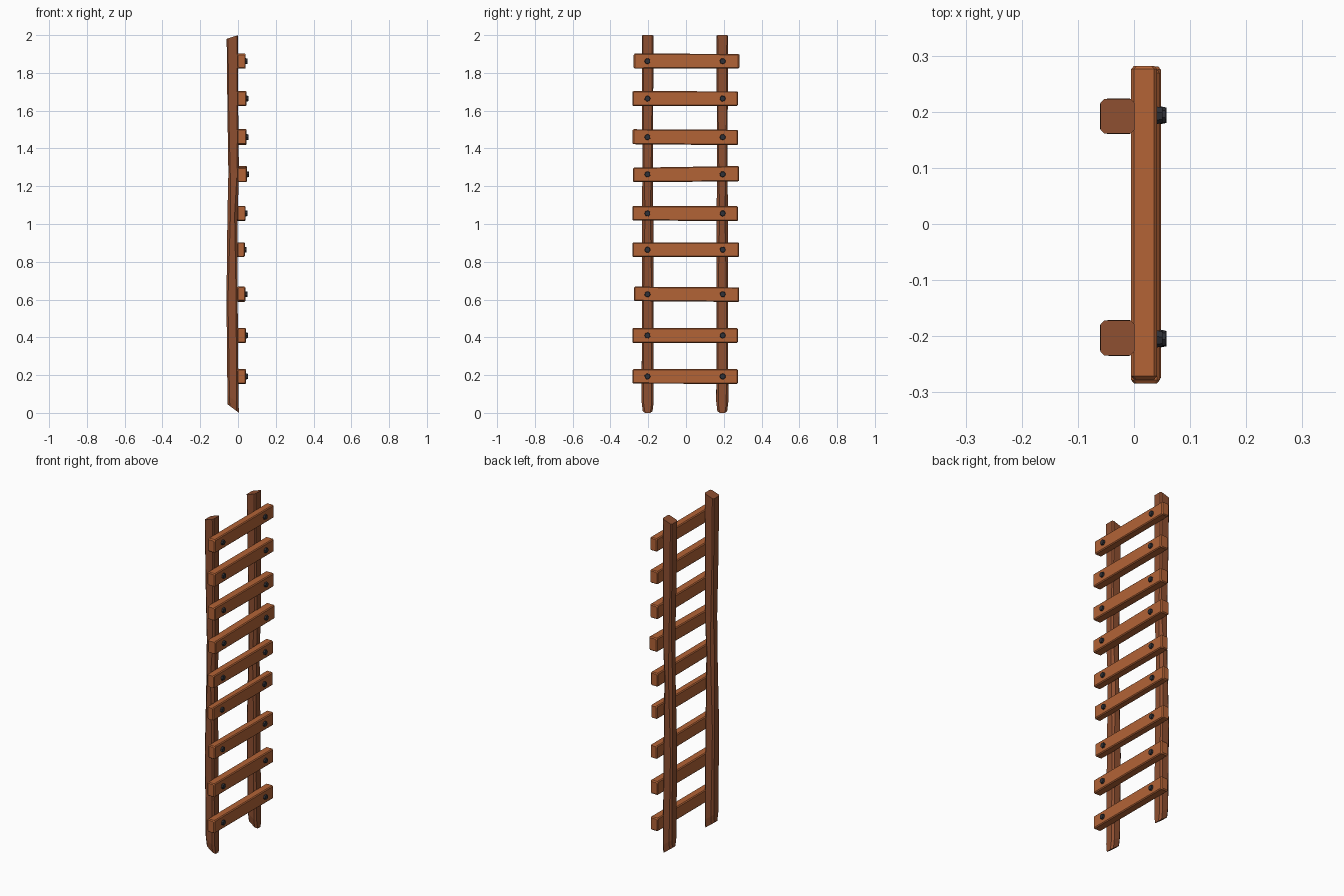
import bpy, bmesh, math, random
from mathutils import Matrix, Vector

if "Cube" in bpy.data.objects:
    bpy.data.objects.remove(bpy.data.objects["Cube"])

random.seed(4)


def material(name, rgb):
    m = bpy.data.materials.new(name)
    m.diffuse_color = (*rgb, 1)
    m.use_nodes = True
    m.node_tree.nodes["Principled BSDF"].inputs["Base Color"].default_value = m.diffuse_color
    return m


RAIL = material("dark wood", (0.27, 0.078, 0.03))
RUNG = material("orange wood", (0.45, 0.125, 0.037))
IRON = material("dark iron", (0.03, 0.031, 0.038))


def finish(name, bm, mat):
    bmesh.ops.recalc_face_normals(bm, faces=bm.faces)
    me = bpy.data.meshes.new(name)
    bm.to_mesh(me)
    bm.free()
    me.materials.append(mat)
    ob = bpy.data.objects.new(name, me)
    bpy.context.collection.objects.link(ob)
    return ob


def octagon(a0, a1, b0, b1, c):
    """Rectangle with chamfered corners."""
    return [(a0 + c, b0), (a1 - c, b0), (a1, b0 + c), (a1, b1 - c),
            (a1 - c, b1), (a0 + c, b1), (a0, b1 - c), (a0, b0 + c)]


def loft(bm, rings):
    rings = [[bm.verts.new(p) for p in r] for r in rings]
    for r, s in zip(rings, rings[1:]):
        for i in range(len(r)):
            j = (i + 1) % len(r)
            bm.faces.new((r[i], r[j], s[j], s[i]))
    bm.faces.new(rings[0])
    bm.faces.new(rings[-1])


# Rails: height, back x, front x, half width, chamfer; slanted at both ends
RAIL_SECTIONS = [(0.0, -0.055, 0.005, 0.026, 0.012), (0.05, -0.056, 0.003, 0.032, 0.011),
                 (0.6, -0.061, -0.002, 0.030, 0.008), (1.05, -0.056, -0.002, 0.030, 0.016),
                 (1.27, -0.051, 0.005, 0.028, 0.010), (1.6, -0.056, 0.001, 0.029, 0.007),
                 (2.0, -0.060, 0.001, 0.031, 0.007)]
for name, yc in (("left_rail", -0.203), ("right_rail", 0.192)):
    rings = []
    for z, x0, x1, w, c in RAIL_SECTIONS:
        slope = -0.75 if z < 0.1 else 0.33 if z == 2.0 else 0
        rings.append([(x, y, z + slope * (x - x1))
                      for x, y in octagon(x0, x1, yc - w, yc + w, c)])
    bm = bmesh.new()
    loft(bm, rings)
    finish(name, bm, RAIL)

# Rungs: centre height, front x, left y, right y, tilt of the right end
RUNGS = [(0.193, 0.043, -0.284, 0.275, 0.0), (0.410, 0.043, -0.284, 0.275, 0.0),
         (0.628, 0.039, -0.275, 0.281, -0.002), (0.864, 0.036, -0.284, 0.281, 0.0),
         (1.056, 0.041, -0.284, 0.275, -0.001), (1.263, 0.048, -0.280, 0.281, 0.003),
         (1.460, 0.046, -0.282, 0.275, -0.002), (1.664, 0.046, -0.284, 0.275, 0.0),
         (1.862, 0.041, -0.277, 0.282, 0.0)]
for n, (z, x1, y0, y1, tilt) in enumerate(RUNGS, 1):
    bm = bmesh.new()
    rings = []
    for y, inset in ((y0, 0.005), (y0 + 0.006, 0), (y1 - 0.006, 0), (y1, 0.005)):
        zc = z + (tilt if y > 0 else -tilt)
        h = 0.040 - inset + random.uniform(-0.002, 0.001)
        rings.append([(x, y, zz) for x, zz in
                      octagon(-0.005 + inset, x1 - inset, zc - h, zc + h, 0.005)])
    loft(bm, rings)
    finish(f"rung_{n}", bm, RUNG)

    # Bolts through the rung into each rail
    for side, y in (("left", -0.204), ("right", 0.194)):
        bm = bmesh.new()
        turn = Matrix.Rotation(random.uniform(0, 1), 4, 'X') @ Matrix.Rotation(math.pi / 2, 4, 'Y')
        bmesh.ops.create_cone(bm, cap_ends=True, segments=7, radius1=0.018, radius2=0.014,
                              depth=0.02,
                              matrix=Matrix.Translation(Vector((x1, y, z))) @ turn)
        finish(f"{side}_bolt_{n}", bm, IRON)
